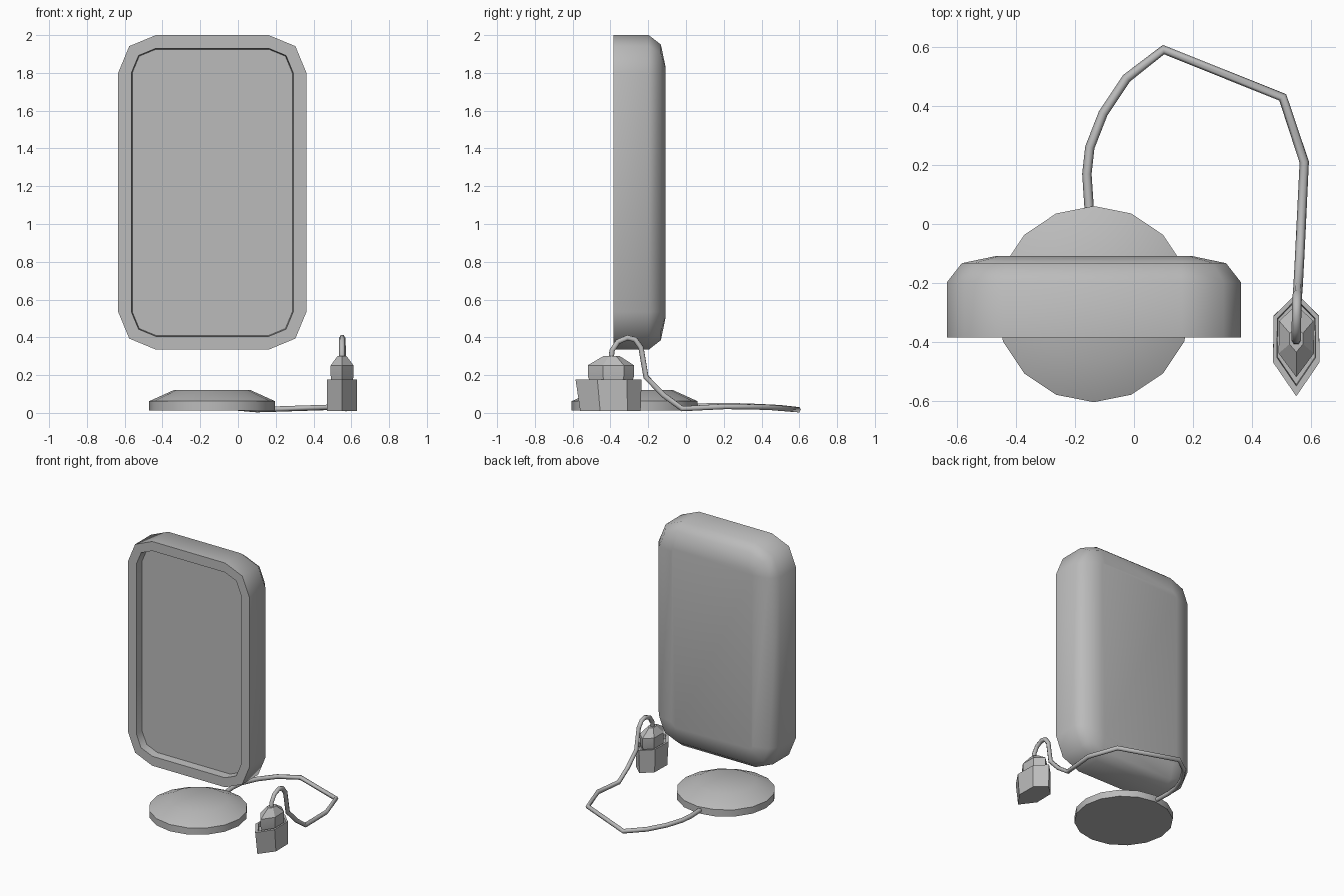
import bpy, bmesh, math

if "Cube" in bpy.data.objects:
    bpy.data.objects.remove(bpy.data.objects["Cube"])

grey = bpy.data.materials.new("grey")
grey.diffuse_color = (0.5, 0.5, 0.5, 1)
grey.use_nodes = True
grey.node_tree.nodes["Principled BSDF"].inputs["Base Color"].default_value = grey.diffuse_color


def loft(name, rings, angle):
    """Skin a list of equal-length point rings and cap both ends."""
    bm = bmesh.new()
    vs = [[bm.verts.new(p) for p in ring] for ring in rings]
    n = len(vs[0])
    for a, b in zip(vs, vs[1:]):
        for i in range(n):
            j = (i + 1) % n
            bm.faces.new((a[i], a[j], b[j], b[i]))
    bm.faces.new(vs[0])
    bm.faces.new(vs[-1])
    bmesh.ops.recalc_face_normals(bm, faces=bm.faces)
    me = bpy.data.meshes.new(name)
    bm.to_mesh(me)
    bm.free()
    ob = bpy.data.objects.new(name, me)
    bpy.context.collection.objects.link(ob)
    finish(ob, angle)


def finish(ob, angle):
    ob.data.materials.clear()
    ob.data.materials.append(grey)
    bpy.ops.object.select_all(action='DESELECT')
    ob.select_set(True)
    bpy.context.view_layer.objects.active = ob
    bpy.ops.object.shade_smooth_by_angle(angle=math.radians(angle))


def panel_ring(inset, y):
    """Upright rounded rectangle with two-segment corners."""
    w, h, r = 0.4985 - inset, 0.8325 - inset, max(0.2 - inset, 0.03)
    pts = []
    for k, (sx, sz) in enumerate(((1, 1), (-1, 1), (-1, -1), (1, -1))):
        for s in range(3):
            a = math.radians(90 * k + 45 * s)
            pts.append((-0.136 + sx * (w - r) + r * math.cos(a), y,
                        1.1675 + sz * (h - r) + r * math.sin(a)))
    return pts


def disc_ring(r, z, n=16):
    return [(-0.137 + r * math.cos(math.tau * i / n),
             -0.272 + r * math.sin(math.tau * i / n), z) for i in range(n)]


def plug_ring(hx, y0, y1, z):
    """Long hexagon, pointed towards front and back."""
    x, d = 0.551, y1 - y0
    ya, yb = y0 + d * 0.33, y1 - d * 0.22
    return [(x, y0, z), (x + hx, ya, z), (x + hx * 0.97, yb, z),
            (x, y1, z), (x - hx * 0.97, yb, z), (x - hx, ya, z)]


# tall panel: sunken front screen, rim, sides, rounded back
loft("panel", [panel_ring(i, y) for i, y in (
    (0.075, -0.325), (0.07, -0.385), (0, -0.385), (0, -0.197),
    (0.05, -0.133), (0.165, -0.109))], 50)

# round base
loft("base", [disc_ring(r, z) for r, z in (
    (0.333, 0.012), (0.333, 0.062), (0.2, 0.122))], 50)

# plug: lower socket with sunken top, and upper cap
loft("plug_socket", [plug_ring(*a) for a in (
    (0.079, -0.56, -0.24, 0.01), (0.079, -0.585, -0.235, 0.178),
    (0.066, -0.55, -0.255, 0.178), (0.064, -0.545, -0.26, 0.15))], 30)
loft("plug_cap", [plug_ring(*a) for a in (
    (0.055, -0.5, -0.295, 0.14), (0.06, -0.52, -0.275, 0.195),
    (0.06, -0.52, -0.275, 0.252), (0.023, -0.435, -0.353, 0.302))], 30)

# cable from the base round to the plug
path = [(-0.15, 0.02, 0.036), (-0.16, 0.17, 0.038), (-0.15, 0.26, 0.038),
        (-0.105, 0.375, 0.034), (-0.025, 0.495, 0.028), (0.1, 0.592, 0.017),
        (0.505, 0.43, 0.03), (0.578, 0.21, 0.034), (0.567, -0.02, 0.022),
        (0.562, -0.12, 0.095), (0.557, -0.212, 0.19), (0.555, -0.238, 0.345),
        (0.553, -0.27, 0.389), (0.552, -0.31, 0.398), (0.551, -0.36, 0.377),
        (0.551, -0.392, 0.33), (0.551, -0.395, 0.29)]
cu = bpy.data.curves.new("cable", 'CURVE')
cu.dimensions = '3D'
cu.bevel_depth = 0.016
cu.bevel_resolution = 1
cu.use_fill_caps = True
sp = cu.splines.new('POLY')
sp.points.add(len(path) - 1)
for pt, co in zip(sp.points, path):
    pt.co = (*co, 1)
cable = bpy.data.objects.new("cable", cu)
bpy.context.collection.objects.link(cable)
bpy.ops.object.select_all(action='DESELECT')
cable.select_set(True)
bpy.context.view_layer.objects.active = cable
bpy.ops.object.convert(target='MESH')
finish(bpy.context.view_layer.objects.active, 65)
